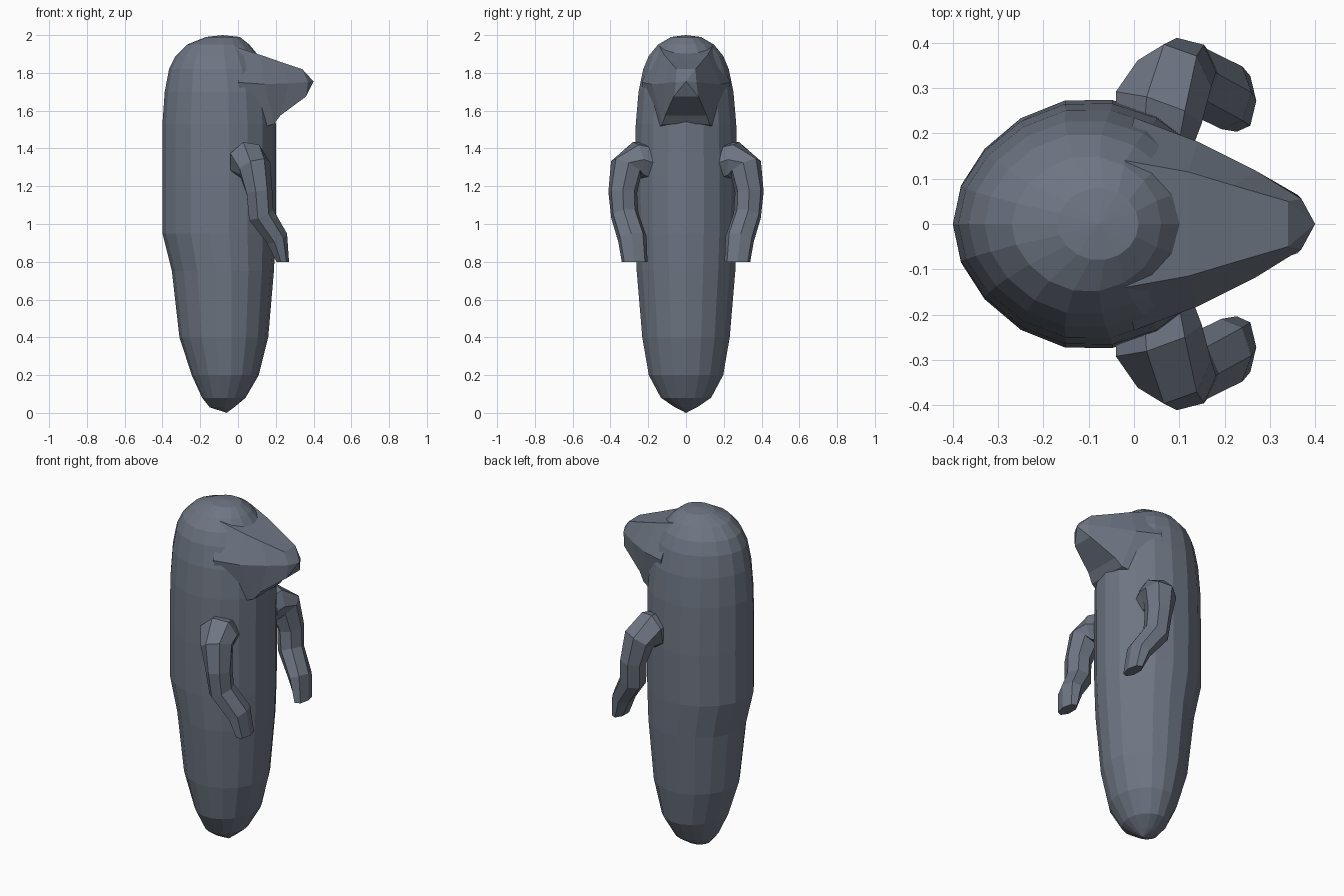
import bpy, bmesh, math
from mathutils import Vector

if "Cube" in bpy.data.objects:
    bpy.data.objects.remove(bpy.data.objects["Cube"])

grey = bpy.data.materials.new("slate grey")
grey.diffuse_color = (0.156, 0.181, 0.228, 1)
grey.use_nodes = True
grey.node_tree.nodes["Principled BSDF"].inputs["Base Color"].default_value = grey.diffuse_color


def loft(name, rings, start=None, end=None):
    """Skin a list of equal rings; close each end with a face or a point."""
    bm = bmesh.new()
    vr = [[bm.verts.new(p) for p in r] for r in rings]
    n = len(vr[0])
    for a, b in zip(vr, vr[1:]):
        for i in range(n):
            j = (i + 1) % n
            bm.faces.new((a[i], a[j], b[j], b[i]))
    for ring, tip in ((vr[0], start), (vr[-1], end)):
        if tip is None:
            bm.faces.new(ring)
        else:
            t = bm.verts.new(tip)
            for i in range(n):
                bm.faces.new((ring[i], ring[(i + 1) % n], t))
    bmesh.ops.recalc_face_normals(bm, faces=bm.faces)
    me = bpy.data.meshes.new(name)
    bm.to_mesh(me)
    bm.free()
    me.materials.append(grey)
    ob = bpy.data.objects.new(name, me)
    bpy.context.collection.objects.link(ob)
    return ob


# Body: rings of z, back x, front x, half width
profile = [
    (0.03, -0.15, -0.02, 0.06), (0.08, -0.19, 0.04, 0.135),
    (0.20, -0.245, 0.11, 0.20), (0.40, -0.31, 0.16, 0.235),
    (0.75, -0.35, 0.19, 0.265), (0.95, -0.40, 0.20, 0.275),
    (1.25, -0.40, 0.20, 0.278), (1.53, -0.40, 0.20, 0.27),
    (1.70, -0.388, 0.185, 0.255), (1.82, -0.365, 0.15, 0.23),
    (1.89, -0.33, 0.11, 0.20), (1.95, -0.27, 0.06, 0.15),
    (1.99, -0.17, 0.01, 0.08),
]
SIDES = 18
body = []
for z, x0, x1, w in profile:
    ring = []
    for i in range(SIDES):
        a = 2 * math.pi * i / SIDES
        c, s = math.cos(a), math.sin(a)
        taper = 1 - 0.12 * max(0, -c) ** 2      # back is a little pointed
        ring.append(((x0 + x1) / 2 + (x1 - x0) / 2 * c, w * s * taper, z))
    body.append(ring)
loft("body", body, (-0.06, 0, 0), (-0.08, 0, 2.0))


# Snout: six-sided sections, each level given as (x, half width, z)
def section(top, mid, low):
    right = [(x, w, z) for x, w, z in (top, mid, low)]
    return right + [(x, -y, z) for x, y, z in reversed(right)]


loft("snout", [
    section((-0.02, 0.14, 1.94), (0.0, 0.235, 1.75), (0.05, 0.17, 1.48)),
    section((0.12, 0.115, 1.895), (0.14, 0.182, 1.74), (0.19, 0.125, 1.53)),
    section((0.22, 0.085, 1.86), (0.27, 0.117, 1.745), (0.225, 0.11, 1.575)),
    section((0.34, 0.05, 1.82), (0.37, 0.055, 1.752), (0.36, 0.065, 1.675)),
], end=(0.40, 0, 1.755))

# Arms: tubes of (centre, radius sideways, radius front to back), mirrored
path = [
    ((0.04, 0.18, 1.325), 0.09, 0.10), ((0.05, 0.255, 1.335), 0.105, 0.105),
    ((0.085, 0.315, 1.30), 0.09, 0.09), ((0.11, 0.335, 1.17), 0.072, 0.078),
    ((0.12, 0.325, 1.05), 0.072, 0.075), ((0.205, 0.285, 0.925), 0.06, 0.078),
    ((0.235, 0.272, 0.80), 0.035, 0.07),
]
for side, label in ((1, "left_arm"), (-1, "right_arm")):
    rings = []
    for k, (c, ru, rv) in enumerate(path):
        prev = Vector(path[max(k - 1, 0)][0])
        nxt = Vector(path[min(k + 1, len(path) - 1)][0])
        t = (nxt - prev).normalized()
        if k == len(path) - 1:
            t = Vector((0, 0, -1))
        u = (Vector((1, 0, 0)) - t * t.x).normalized()
        v = t.cross(u)
        ring = []
        for i in range(7):
            a = 2 * math.pi * i / 7
            p = Vector(c) + u * ru * math.cos(a) + v * rv * math.sin(a)
            ring.append((p.x, p.y * side, p.z))
        rings.append(ring)
    loft(label, rings)
